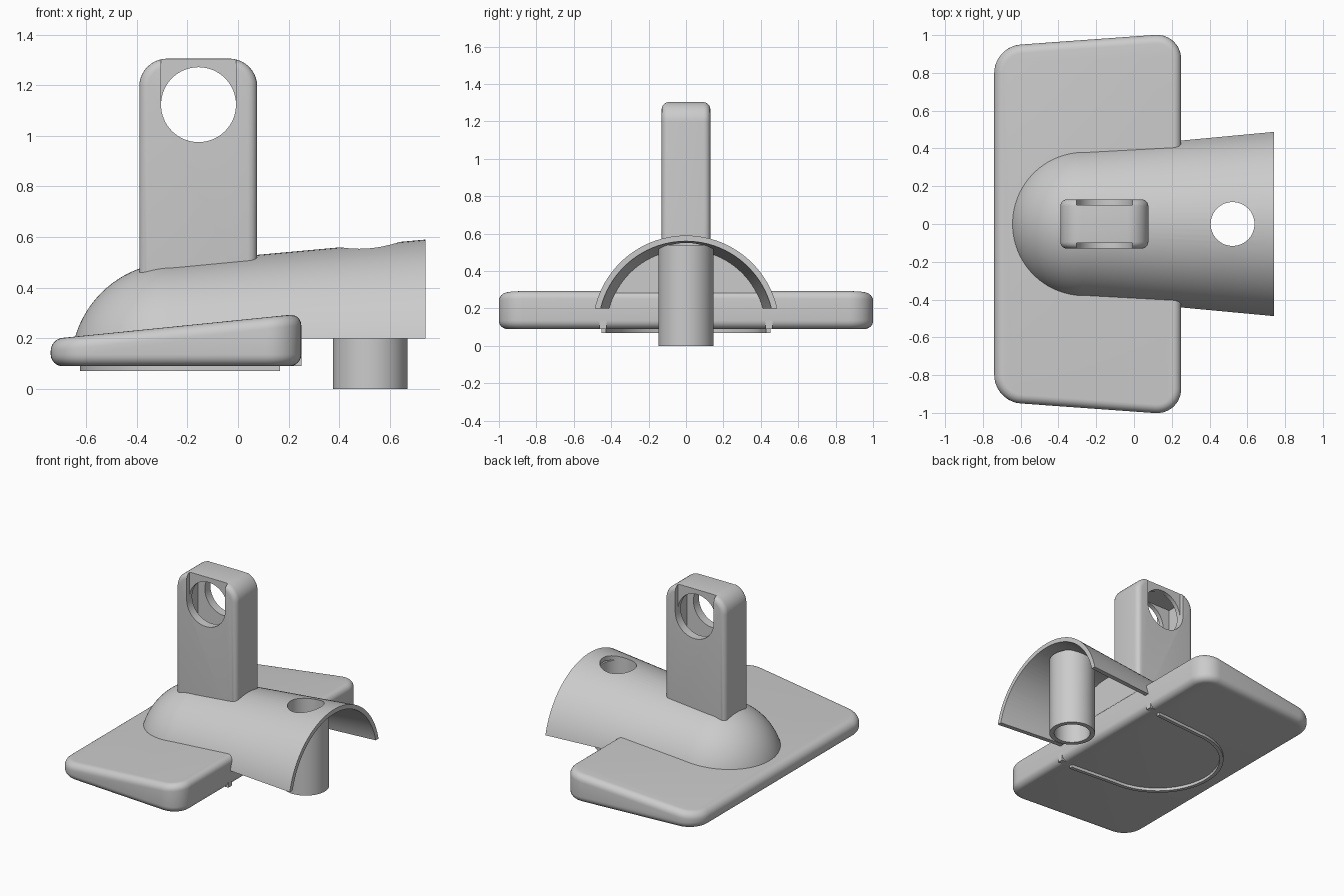
import bpy, bmesh, math
from mathutils import Matrix, Vector

if "Cube" in bpy.data.objects:
    bpy.data.objects.remove(bpy.data.objects["Cube"])

grey = bpy.data.materials.new("light_grey")
grey.diffuse_color = (0.6, 0.6, 0.6, 1)
grey.use_nodes = True
grey.node_tree.nodes["Principled BSDF"].inputs["Base Color"].default_value = grey.diffuse_color
AXIS_Z = 0.09          # height of the body's axis


def make(name, bm):
    bmesh.ops.recalc_face_normals(bm, faces=bm.faces[:])
    me = bpy.data.meshes.new(name)
    bm.to_mesh(me)
    bm.free()
    me.materials.append(grey)
    ob = bpy.data.objects.new(name, me)
    bpy.context.collection.objects.link(ob)
    return ob


def box_bm(x0, x1, y0, y1, z0, z1):
    bm = bmesh.new()
    bmesh.ops.create_cube(bm, size=1)
    for v in bm.verts:
        v.co = Vector((x0 if v.co.x < 0 else x1, y0 if v.co.y < 0 else y1, z0 if v.co.z < 0 else z1))
    return bm


def box(name, *b):
    return make(name, box_bm(*b))


def cylinder(name, r, depth, loc, rot_x=0):
    bm = bmesh.new()
    bmesh.ops.create_cone(bm, cap_ends=True, segments=64, radius1=r, radius2=r, depth=depth,
                          matrix=Matrix.Translation(loc) @ Matrix.Rotation(rot_x, 4, 'X'))
    return make(name, bm)


def lathe(name, profile):
    bm = bmesh.new()
    vs = [bm.verts.new((x, 0, AXIS_Z + r)) for x, r in profile]
    es = [bm.edges.new(p) for p in zip(vs, vs[1:])]
    bmesh.ops.spin(bm, geom=vs + es, cent=(0, 0, AXIS_Z), axis=(1, 0, 0), angle=2 * math.pi, steps=96)
    bmesh.ops.remove_doubles(bm, verts=bm.verts[:], dist=1e-4)
    return make(name, bm)


def prism_bm(pts, z0, z1):
    bm = bmesh.new()
    f = bm.faces.new([bm.verts.new((x, y, z0)) for x, y in pts])
    ext = bmesh.ops.extrude_face_region(bm, geom=[f])["geom"]
    for v in ext:
        if isinstance(v, bmesh.types.BMVert):
            v.co.z = z1
    bmesh.ops.recalc_face_normals(bm, faces=bm.faces[:])
    return bm


def bevel(bm, test, width, seg):
    bmesh.ops.bevel(bm, geom=[e for e in bm.edges if test(e)], offset=width, segments=seg,
                    profile=0.5, affect='EDGES', clamp_overlap=True)
    bm.normal_update()


def along(e, axis):
    d = (e.verts[0].co - e.verts[1].co).normalized()
    return abs(d[axis]) > 0.99


def boolean(ob, cutter, op='DIFFERENCE', keep=False):
    m = ob.modifiers.new("cut", 'BOOLEAN')
    m.operation, m.object, m.solver = op, cutter, 'EXACT'
    bpy.context.view_layer.objects.active = ob
    bpy.ops.object.modifier_apply(modifier=m.name)
    if not keep:
        bpy.data.objects.remove(cutter)


# wedge-shaped base plate with rounded corners and edges
bm = prism_bm([(-.74, -.94), (.25, -1.011), (.25, 1.011), (-.74, .94)], 0.09, 0.3)
for v in bm.verts:
    if v.co.z > 0.2:
        v.co.z = 0.197 if v.co.x < 0 else 0.297
bm.normal_update()
bevel(bm, lambda e: along(e, 2), 0.14, 10)
bevel(bm, lambda e: any(abs(f.normal.z) > 0.9 for f in e.link_faces)
      and any(abs(f.normal.z) < 0.5 for f in e.link_faces), 0.046, 6)
plate = make("base_plate", bm)

# domed, flaring half-round body
dome = [(-.25 - .41 * math.cos(a), .41 * math.sin(a))
        for a in (math.pi / 2 * i / 24 for i in range(25))]
body = lathe("body_shell", dome + [(.74, .5), (.74, 0)])

# hollow tube below the body, trimmed to its curve
tube = cylinder("peg_tube", 0.147, 0.8, (.522, 0, .4))
boolean(tube, body, 'INTERSECT', keep=True)
lower = cylinder("peg_tube_lower", 0.147, 0.3, (.522, 0, .15))
boolean(tube, lower, 'UNION')
boolean(tube, box("cutter", .4 - 1, 2, -1, 1, .54, 1))
boolean(tube, cylinder("cutter", 0.116, 2, (.522, 0, .4)))

# open the body: inner hollow, underside and peg hole
boolean(body, lathe("cutter", [(.235, 0), (.235, .424), (.8, .475), (.8, 0)]))
boolean(body, box("cutter", -1, 1, -1, 1, -1, .12))
boolean(body, box("cutter", .235, 1, -1, 1, -1, .2))
boolean(body, cylinder("cutter", 0.116, 2, (.522, 0, .4)))

# upright post with rounded top
bm = box_bm(-.39, .076, -.13, .13, .3, 1.305)
bevel(bm, lambda e: along(e, 1) and e.verts[0].co.z > 1, 0.11, 10)
bevel(bm, lambda e: any(abs(f.normal.y) > 0.9 for f in e.link_faces)
      and any(abs(f.normal.y) < 0.1 for f in e.link_faces), 0.035, 5)
post = make("post", bm)
# inner hollow, round eye and shallow slots on both sides
boolean(post, box("cutter", -.355, .041, -.07, .07, .6, 1.272))
boolean(post, cylinder("cutter", 0.148, 1, (-.156, 0, 1.123), math.pi / 2))
for s in (-1, 1):
    y = sorted((s * .1, s * .3))
    boolean(post, box("cutter", -.304, -.008, *y, 1.123, 1.5))

# thin U-shaped rib under the plate
def u_path(r, y_end):
    arc = [(-.2 + r * math.cos(a), r * math.sin(a))
           for a in (math.pi / 2 + math.pi * i / 32 for i in range(33))]
    return [(.165, y_end)] + arc + [(.165, -y_end)]

rib = make("under_rib", prism_bm(u_path(.425, .453) + u_path(.4, .428)[::-1], .07, .11))

# small lugs where the body walls meet the plate
lugs = [box("wall_lug", .15, .25, *sorted((s * .425, s * .462)), .09, .2) for s in (-1, 1)]

for ob in (plate, body, tube, post, rib, *lugs):
    bpy.ops.object.select_all(action='DESELECT')
    ob.select_set(True)
    bpy.context.view_layer.objects.active = ob
    bpy.ops.object.shade_smooth_by_angle(angle=math.radians(30))
